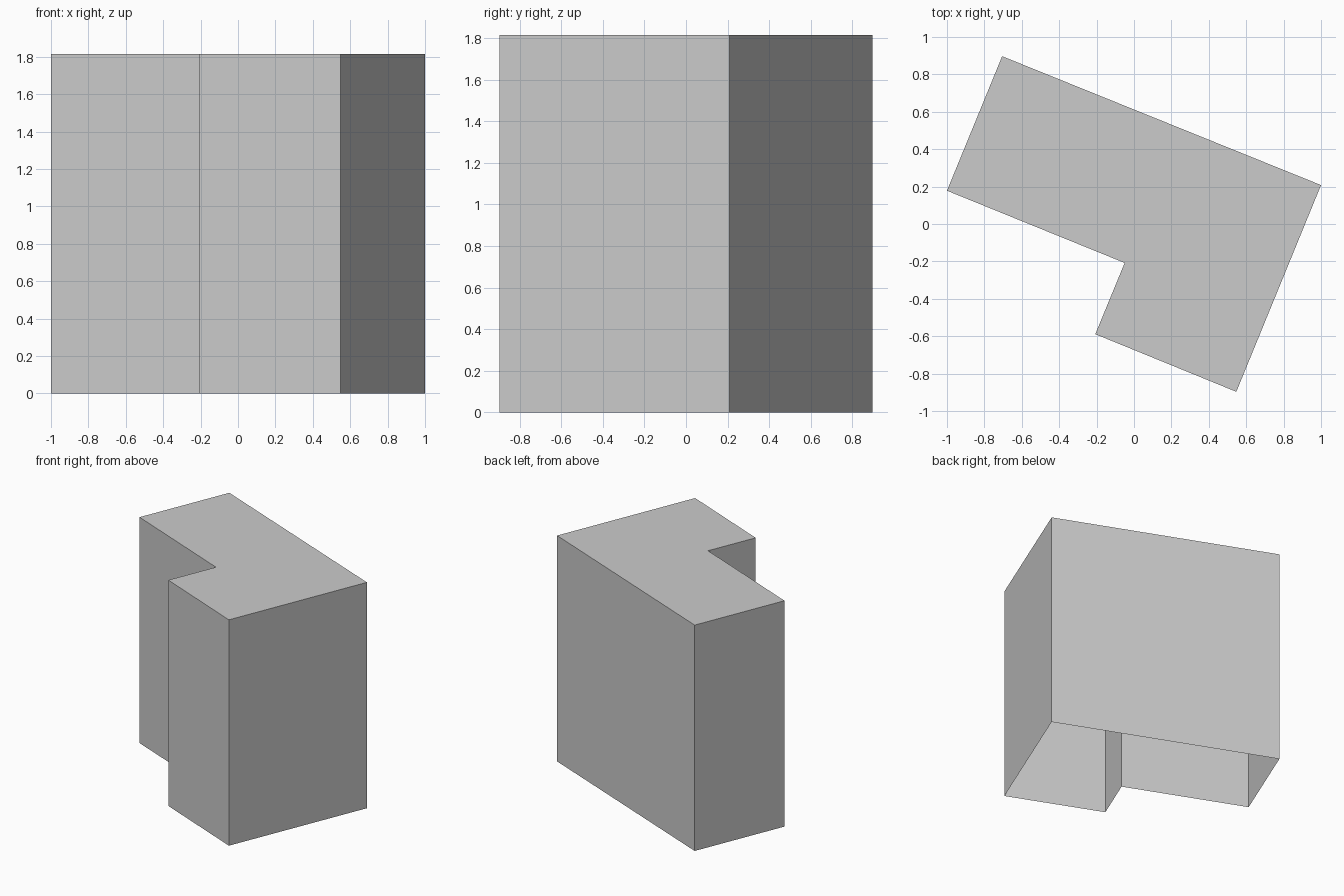
import bpy
import bmesh

cube = bpy.data.objects.get("Cube")
if cube:
    bpy.data.objects.remove(cube, do_unlink=True)

HEIGHT = 1.814
# L-shaped footprint, counter-clockwise from above
FOOTPRINT = [(-1.0, 0.178), (-0.05, -0.208), (-0.207, -0.589),
             (0.547, -0.897), (1.0, 0.208), (-0.705, 0.897)]

# Plain grey colour
grey = bpy.data.materials.new("light_grey")
grey.use_nodes = True
colour = (0.6, 0.6, 0.6, 1)
grey.diffuse_color = colour
grey.node_tree.nodes["Principled BSDF"].inputs["Base Color"].default_value = colour

# Building shell: flat roof and walls, open underneath
bm = bmesh.new()
base = [bm.verts.new((x, y, 0)) for x, y in FOOTPRINT]
top = [bm.verts.new((x, y, HEIGHT)) for x, y in FOOTPRINT]
bm.faces.new(top)
for i in range(len(base)):
    j = (i + 1) % len(base)
    bm.faces.new((base[i], base[j], top[j], top[i]))

mesh = bpy.data.meshes.new("building_shell")
bm.to_mesh(mesh)
bm.free()
mesh.materials.append(grey)
shell = bpy.data.objects.new("building_shell", mesh)
bpy.context.collection.objects.link(shell)
